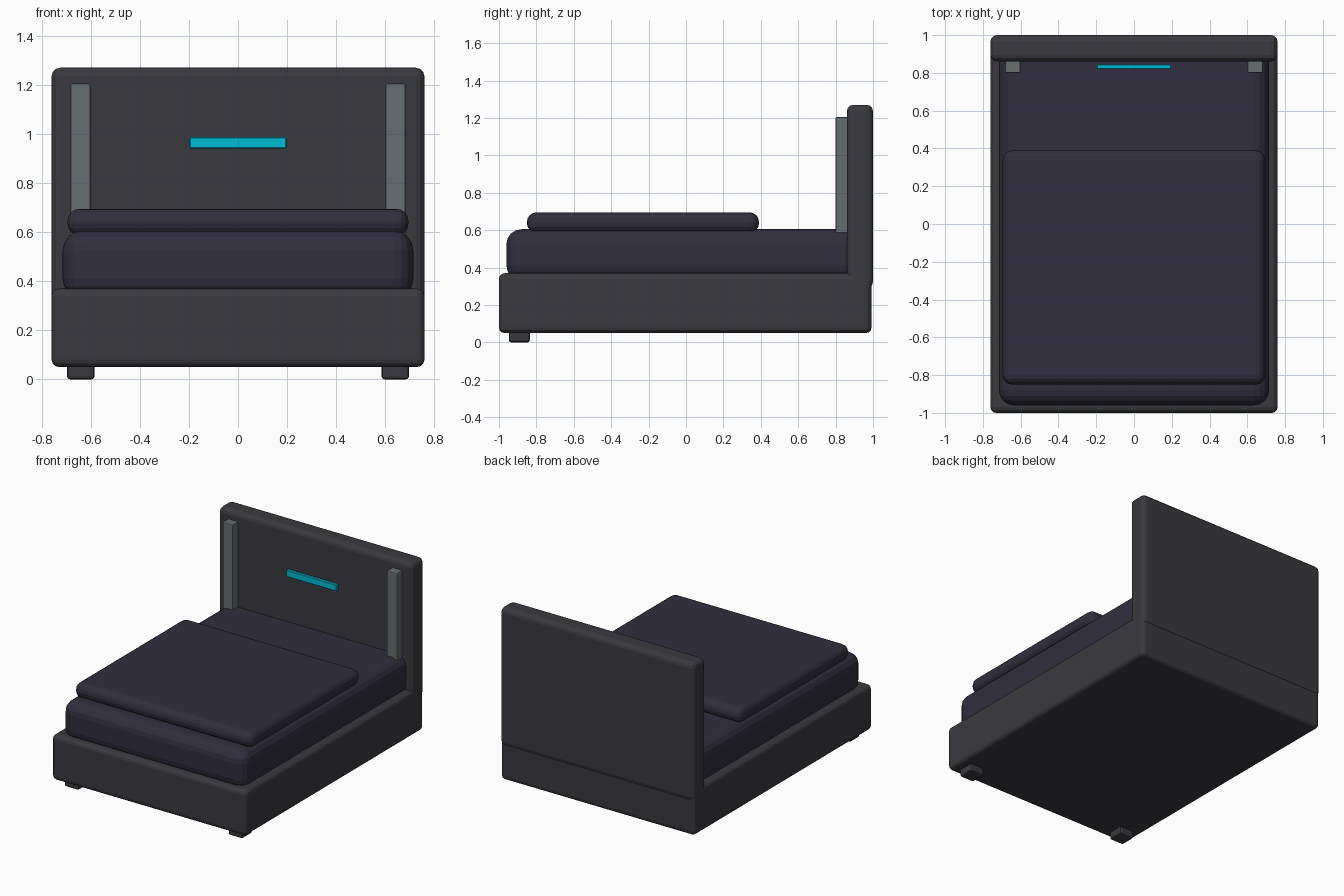
import bpy, bmesh

if "Cube" in bpy.data.objects:
    bpy.data.objects.remove(bpy.data.objects["Cube"])


def lin(c):
    c /= 255
    return c / 12.92 if c <= 0.04045 else ((c + 0.055) / 1.055) ** 2.4


def material(name, r, g, b):
    m = bpy.data.materials.new(name)
    m.diffuse_color = (lin(r), lin(g), lin(b), 1)
    m.use_nodes = True
    m.node_tree.nodes["Principled BSDF"].inputs["Base Color"].default_value = m.diffuse_color
    return m


charcoal = material("charcoal", 58, 57, 62)
navy = material("dark navy", 48, 46, 61)
grey = material("grey green", 102, 111, 112)
cyan = material("cyan", 0, 188, 212)


def box(name, xr, yr, zr, mat, bevel, segments=3):
    """Bevelled box given by its ranges on each axis."""
    me = bpy.data.meshes.new(name)
    bm = bmesh.new()
    bmesh.ops.create_cube(bm, size=1)
    for v in bm.verts:
        for i, (lo, hi) in enumerate((xr, yr, zr)):
            v.co[i] = hi if v.co[i] > 0 else lo
    bmesh.ops.bevel(bm, geom=bm.edges[:], offset=bevel, segments=segments,
                    profile=0.5, affect='EDGES')
    bm.to_mesh(me)
    bm.free()
    me.materials.append(mat)
    ob = bpy.data.objects.new(name, me)
    bpy.context.collection.objects.link(ob)
    return ob


# Upholstered base and headboard
box("bed_base", (-0.76, 0.76), (-1.0, 0.992), (0.05, 0.37), charcoal, 0.03)
box("headboard", (-0.76, 0.76), (0.86, 1.0), (0.29, 1.27), charcoal, 0.035)

# Bedding
box("mattress", (-0.715, 0.715), (-0.96, 0.93), (0.33, 0.605), navy, 0.08, 4)
box("blanket", (-0.695, 0.695), (-0.85, 0.39), (0.585, 0.695), navy, 0.05, 4)

# Light bar in front of the headboard
box("light_bar", (-0.197, 0.197), (0.82, 0.845), (0.94, 0.988), cyan, 0.004, 1)

# Mirrored posts and front feet
for side, s in (("left", -1), ("right", 1)):
    px = sorted((s * 0.602, s * 0.682))
    box(side + "_post", px, (0.80, 0.88), (0.50, 1.205), grey, 0.006, 2)
    fx = sorted((s * 0.585, s * 0.697))
    box(side + "_front_foot", fx, (-0.947, -0.835), (0.0, 0.08), charcoal, 0.012, 2)
